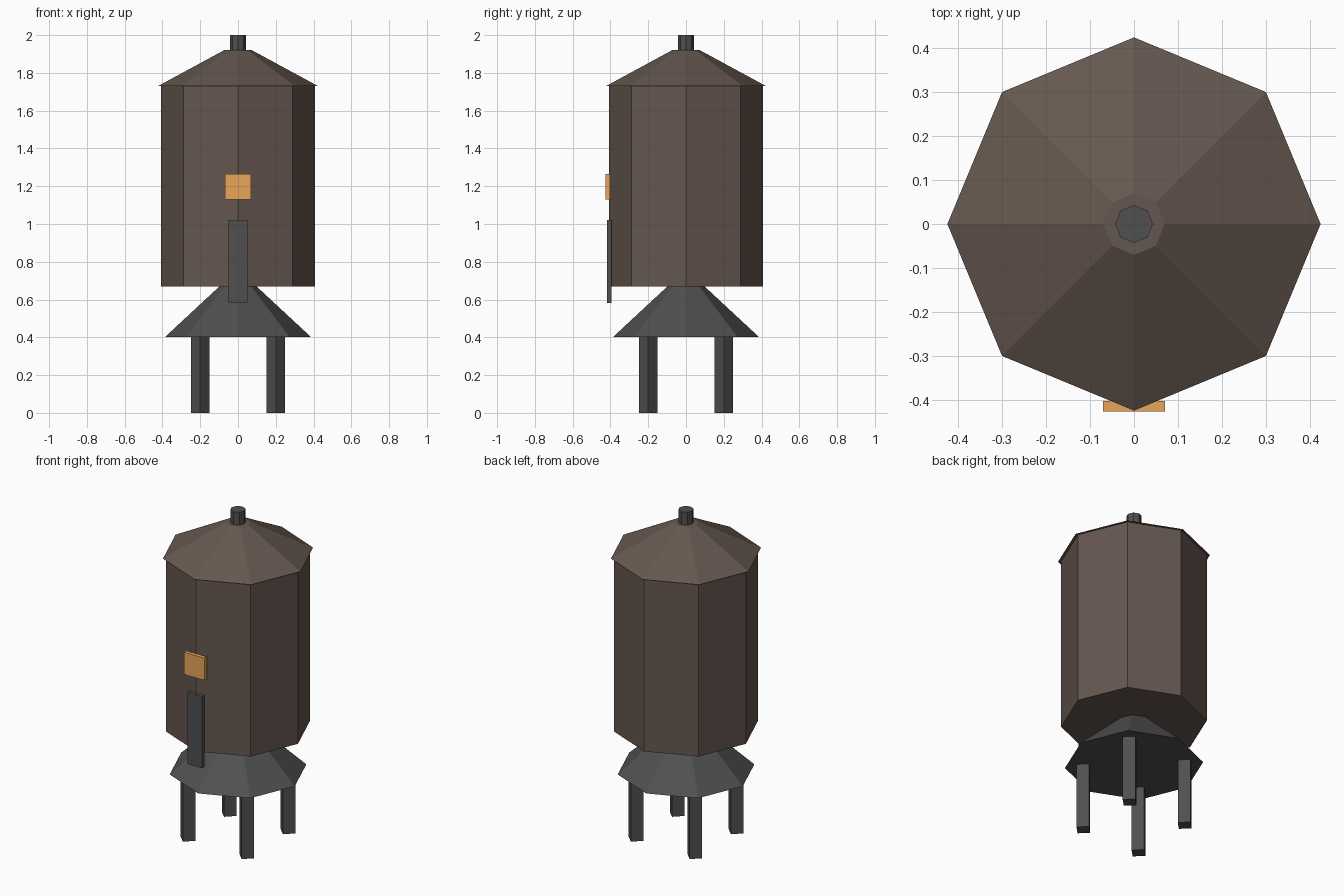
import bpy
from math import pi

if "Cube" in bpy.data.objects:
    bpy.data.objects.remove(bpy.data.objects["Cube"])


def material(name, rgb):
    m = bpy.data.materials.new(name)
    m.diffuse_color = (*rgb, 1)
    m.use_nodes = True
    m.node_tree.nodes["Principled BSDF"].inputs["Base Color"].default_value = m.diffuse_color
    return m


BROWN = material("brown", (0.13, 0.095, 0.078))
DARK = material("dark_grey", (0.08, 0.08, 0.08))
AMBER = material("amber", (0.8, 0.38, 0.1))


def prism(name, sides, r1, r2, z1, z2, mat, x=0, y=0):
    """Flat-faced prism or frustum with a corner on every axis."""
    bpy.ops.mesh.primitive_cone_add(vertices=sides, radius1=r1, radius2=r2,
                                    depth=z2 - z1, location=(x, y, (z1 + z2) / 2))
    ob = bpy.context.object
    ob.name = name
    ob.data.materials.append(mat)
    return ob


def box(name, lo, hi, mat):
    bpy.ops.mesh.primitive_cube_add(size=1, location=[(a + b) / 2 for a, b in zip(lo, hi)])
    ob = bpy.context.object
    ob.name = name
    ob.scale = [b - a for a, b in zip(lo, hi)]
    ob.data.materials.append(mat)
    return ob


# Diamond-section legs
for side, sx in (("left", -1), ("right", 1)):
    for end, sy in (("front", -1), ("back", 1)):
        prism(f"{end}_{side}_leg", 4, 0.05, 0.05, 0, 0.402, DARK, sx * 0.2, sy * 0.2)

# Octagonal base skirt, tank, roof and chimney
prism("base_skirt", 8, 0.386, 0.10, 0.402, 0.668, DARK)
prism("tank_body", 8, 0.407, 0.407, 0.668, 1.73, BROWN)
prism("roof", 8, 0.424, 0.07, 1.73, 1.922, BROWN)
prism("chimney", 8, 0.043, 0.043, 1.92, 2.0, DARK)

# Plates on the front corner
box("front_window", (-0.07, -0.426, 1.13), (0.07, -0.402, 1.266), AMBER)
box("front_chute", (-0.05, -0.419, 0.582), (0.05, -0.394, 1.022), DARK)
